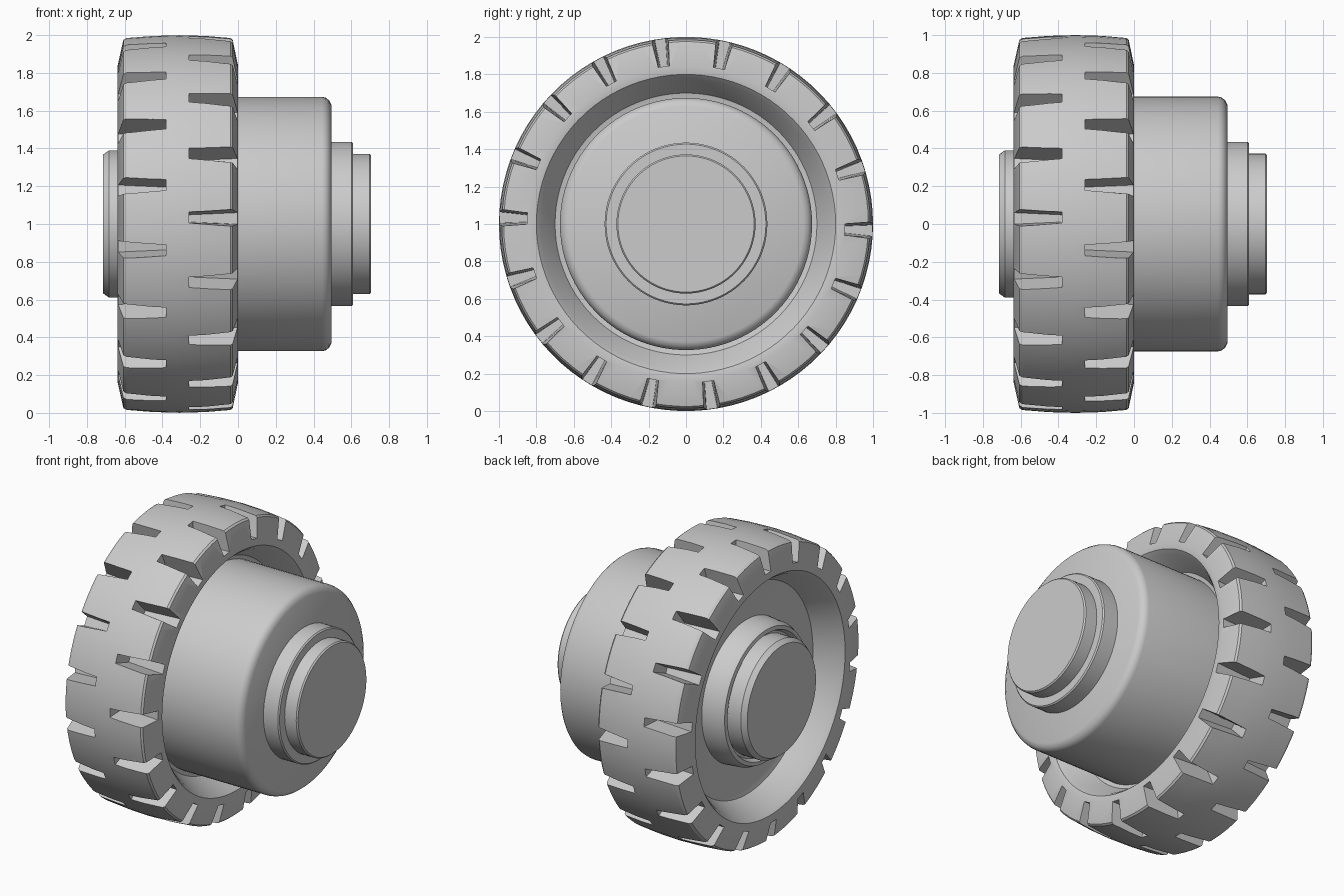
import bpy, bmesh
from math import cos, sin, pi, radians

cube = bpy.data.objects.get("Cube")
if cube:
    bpy.data.objects.remove(cube, do_unlink=True)

# Single grey finish
GREY = (0.6, 0.6, 0.6, 1)
grey = bpy.data.materials.new("plain grey")
grey.use_nodes = True
grey.diffuse_color = GREY
grey.node_tree.nodes["Principled BSDF"].inputs["Base Color"].default_value = GREY

SEGMENTS = 90
AXLE_Z = 1.0


def make_object(name, bm):
    bmesh.ops.recalc_face_normals(bm, faces=bm.faces)
    mesh = bpy.data.meshes.new(name)
    bm.to_mesh(mesh)
    bm.free()
    mesh.materials.append(grey)
    obj = bpy.data.objects.new(name, mesh)
    bpy.context.collection.objects.link(obj)
    obj.location.z = AXLE_Z
    return obj


def lathe(name, profile):
    """Revolve (x, radius) points about the x axle and cap both ends."""
    bm = bmesh.new()
    rings = []
    for x, r in profile:
        rings.append([bm.verts.new((x, r * cos(2 * pi * i / SEGMENTS), r * sin(2 * pi * i / SEGMENTS)))
                      for i in range(SEGMENTS)])
    for a, b in zip(rings, rings[1:]):
        for i in range(SEGMENTS):
            j = (i + 1) % SEGMENTS
            bm.faces.new((a[i], a[j], b[j], b[i]))
    bm.faces.new(rings[0])
    bm.faces.new(rings[-1])
    return make_object(name, bm)


def smooth(obj, angle=30):
    bpy.ops.object.select_all(action="DESELECT")
    obj.select_set(True)
    bpy.context.view_layer.objects.active = obj
    bpy.ops.object.shade_smooth_by_angle(angle=radians(angle))


def add_notch(bm, angle, x_in, x_out):
    """Flared wedge: wider towards the sidewall and towards the tread."""
    c, s = cos(angle), sin(angle)
    ends = []
    for x, half in ((x_in, 0.025), (x_out, 0.042)):
        section = ((0.85, -half * 0.75), (0.85, half * 0.75), (1.06, half * 1.35), (1.06, -half * 1.35))
        ends.append([bm.verts.new((x, r * c - t * s, r * s + t * c)) for r, t in section])
    a, b = ends
    bm.faces.new(a)
    bm.faces.new(b)
    for i in range(4):
        j = (i + 1) % 4
        bm.faces.new((a[i], a[j], b[j], b[i]))


# Tyre with crowned tread and dished sidewalls
tyre = lathe("tyre", [
    (-0.45, 0.66), (-0.46, 0.70), (-0.60, 0.775), (-0.63, 0.80), (-0.637, 0.84),
    (-0.607, 0.975), (-0.59, 0.985), (-0.45, 0.996), (-0.31, 1.0), (-0.17, 0.996),
    (-0.04, 0.985), (-0.028, 0.975), (0.0, 0.84), (-0.007, 0.80), (-0.035, 0.775),
    (-0.16, 0.70), (-0.17, 0.66)])

# Staggered tread notches on both shoulders
bm = bmesh.new()
for k in range(18):
    add_notch(bm, radians(20 * k - 2), -0.26, 0.02)
    add_notch(bm, radians(20 * k + 8), -0.38, -0.657)
cutter = make_object("notch_cutter", bm)
cutter.hide_render = True

cut = tyre.modifiers.new("notches", "BOOLEAN")
cut.operation = "DIFFERENCE"
cut.solver = "EXACT"
cut.object = cutter
bpy.context.view_layer.objects.active = tyre
bpy.ops.object.modifier_apply(modifier=cut.name)
bpy.data.objects.remove(cutter, do_unlink=True)
smooth(tyre, 25)

# Hub drum with a rounded outer rim
smooth(lathe("hub_drum", [
    (-0.2, 0.674), (0.445, 0.674), (0.465, 0.669), (0.482, 0.655), (0.495, 0.63)]), 40)

# Stepped outer collar and cap
smooth(lathe("outer_collar", [(0.48, 0.435), (0.602, 0.435), (0.61, 0.427)]))
smooth(lathe("outer_cap", [(0.6, 0.372), (0.696, 0.372), (0.705, 0.364)]))

# Inner collar with a grooved lip, and inner cap
smooth(lathe("inner_collar", [
    (-0.44, 0.475), (-0.56, 0.465), (-0.6, 0.445), (-0.605, 0.42), (-0.57, 0.405)]))
smooth(lathe("inner_cap", [(-0.55, 0.39), (-0.683, 0.39), (-0.715, 0.367)]))
